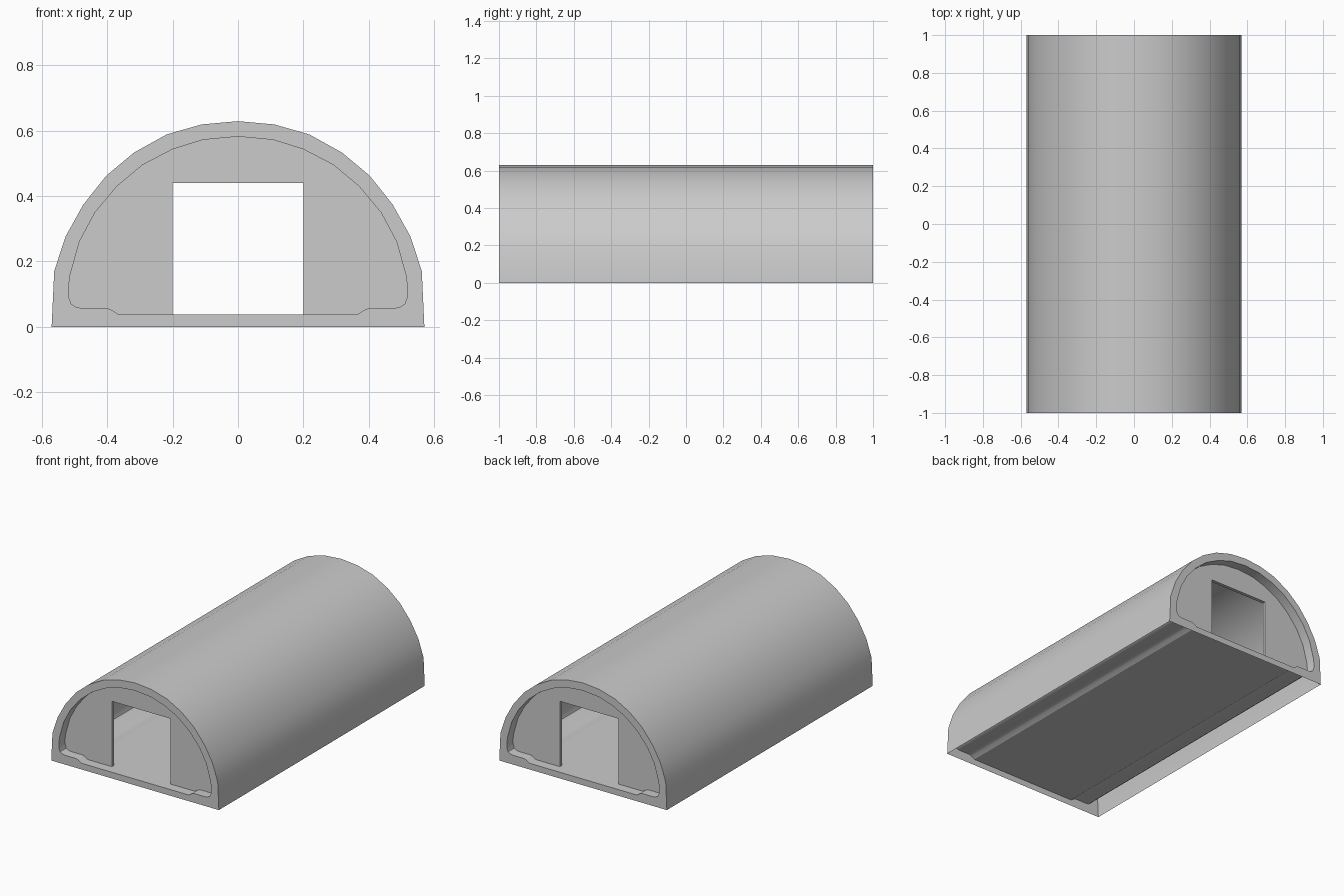
import bpy
import bmesh
import math

if "Cube" in bpy.data.objects:
    bpy.data.objects.remove(bpy.data.objects["Cube"])

# Half profiles (x, z), from the crown down to the base
OUTER = [(0, .629), (.111, .619), (.219, .588), (.318, .533), (.402, .463),
         (.473, .374), (.527, .277), (.562, .171), (.57, 0)]
INNER = [(0, .582), (.107, .572), (.2, .543), (.292, .495), (.37, .43),
         (.437, .35), (.485, .26), (.513, .16), (.519, .115), (.517, .09),
         (.51, .07), (.495, .06), (.475, .057), (.4, .057), (.385, .051),
         (.365, .038)]
DOOR = [(.2, .038), (.2, .44)]


def mirrored(half):
    """Full closed outline from a right-hand half that starts on x = 0."""
    return half + [(-x, z) for x, z in reversed(half) if x > 0]


def finish(bm, name):
    bmesh.ops.recalc_face_normals(bm, faces=bm.faces)
    mesh = bpy.data.meshes.new(name)
    bm.to_mesh(mesh)
    bm.free()
    obj = bpy.data.objects.new(name, mesh)
    bpy.context.collection.objects.link(obj)
    return obj


def smooth(obj, degrees):
    bpy.ops.object.select_all(action='DESELECT')
    obj.select_set(True)
    bpy.context.view_layer.objects.active = obj
    bpy.ops.object.shade_smooth_by_angle(angle=math.radians(degrees))


# Double-skinned vault: outer arch (open underneath), lining with floor, end rims
bm = bmesh.new()
rim_edges = {-1: [], 1: []}
for outline, open_base in ((mirrored(OUTER), True), (mirrored(INNER), False)):
    rings = {y: [bm.verts.new((x, y, z)) for x, z in outline] for y in (-1, 1)}
    n = len(outline)
    base = len(OUTER) - 1
    for i in range(n):
        j = (i + 1) % n
        for y in (-1, 1):
            rim_edges[y].append(bm.edges.new((rings[y][i], rings[y][j])))
        if not (open_base and i == base):
            bm.faces.new((rings[-1][i], rings[-1][j], rings[1][j], rings[1][i]))
for y in (-1, 1):
    bmesh.ops.triangle_fill(bm, edges=rim_edges[y], use_beauty=True, normal=(0, y, 0))
smooth(finish(bm, "vault_shell"), 30)

# Recessed end walls with a doorway down to the floor
wall_outline = mirrored(INNER + DOOR)
for name, y, inward in (("front_wall", -.94, .02), ("back_wall", .94, -.02)):
    bm = bmesh.new()
    face = bm.faces.new([bm.verts.new((x, y, z)) for x, z in wall_outline])
    ext = bmesh.ops.extrude_face_region(bm, geom=[face], use_keep_orig=True)
    moved = [g for g in ext["geom"] if isinstance(g, bmesh.types.BMVert)]
    bmesh.ops.translate(bm, verts=moved, vec=(0, inward, 0))
    bmesh.ops.triangulate(bm, faces=[f for f in bm.faces if len(f.verts) > 4])
    finish(bm, name)
